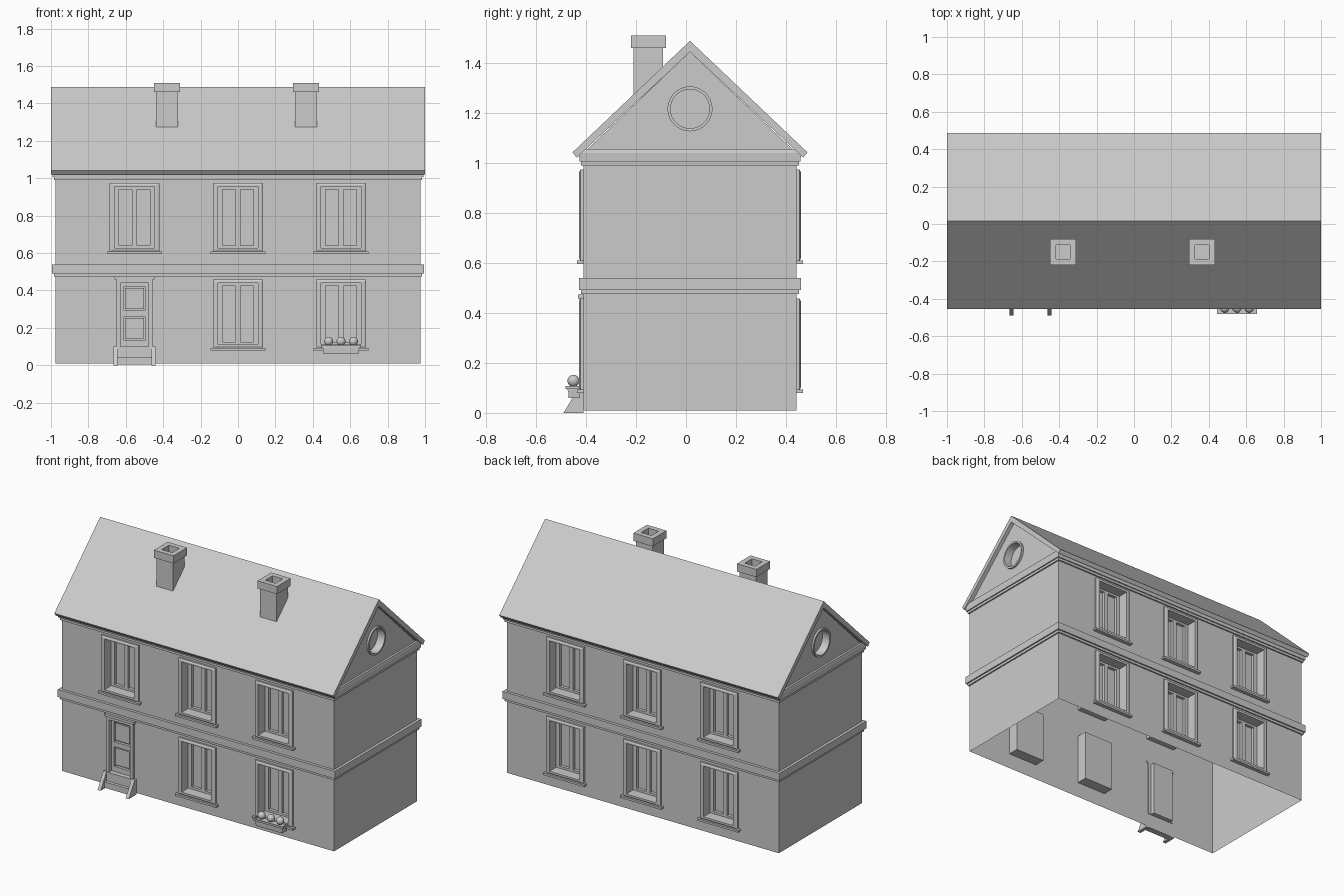
import bpy, bmesh, math
from mathutils import Matrix, Vector

if "Cube" in bpy.data.objects:
    bpy.data.objects.remove(bpy.data.objects["Cube"])

YF, YB, YC, XW = -0.41, 0.442, 0.016, 0.976   # front wall, back wall, centre, side wall
SLOPE = 0.949


def finish(name, bm, smooth=False):
    bmesh.ops.recalc_face_normals(bm, faces=bm.faces[:])
    me = bpy.data.meshes.new(name)
    bm.to_mesh(me)
    bm.free()
    if smooth:
        for p in me.polygons:
            p.use_smooth = True
    ob = bpy.data.objects.new(name, me)
    bpy.context.collection.objects.link(ob)
    return ob


def add_box(bm, x0, x1, y0, y1, z0, z1):
    m = Matrix.Translation(((x0 + x1) / 2, (y0 + y1) / 2, (z0 + z1) / 2))
    m = m @ Matrix.Diagonal((abs(x1 - x0), abs(y1 - y0), abs(z1 - z0), 1))
    bmesh.ops.create_cube(bm, size=1, matrix=m)


def box(name, *b):
    bm = bmesh.new()
    add_box(bm, *b)
    return finish(name, bm)


def prism(name, pts, x0, x1):
    """Extrude a (y, z) profile along x."""
    bm = bmesh.new()
    f = bm.faces.new([bm.verts.new((x0, y, z)) for y, z in pts])
    r = bmesh.ops.extrude_face_region(bm, geom=[f])
    vs = [g for g in r["geom"] if isinstance(g, bmesh.types.BMVert)]
    bmesh.ops.translate(bm, verts=vs, vec=(x1 - x0, 0, 0))
    return finish(name, bm)


def rings(name, profile, m, n=4, loop=False, cap=False):
    """Bridge a row of rectangles (n=4) or circles given as (half u, half v, height)."""
    bm = bmesh.new()
    rows = []
    for a, b, d in profile:
        if n == 4:
            pts = [(a, b), (-a, b), (-a, -b), (a, -b)]
        else:
            pts = [(a * math.cos(i * math.tau / n), b * math.sin(i * math.tau / n)) for i in range(n)]
        rows.append([bm.verts.new(m @ Vector((u, v, d))) for u, v in pts])
    pairs = list(zip(rows, rows[1:])) + ([(rows[-1], rows[0])] if loop else [])
    for p, q in pairs:
        for i in range(n):
            j = (i + 1) % n
            bm.faces.new((p[i], p[j], q[j], q[i]))
    if cap:
        bm.faces.new(rows[-1])
    return finish(name, bm)


def side(angle, loc):
    """Local frame on a wall: u sideways, v up, height outwards."""
    return Matrix.Translation(loc) @ Matrix.Rotation(angle, 4, 'Z') @ Matrix.Rotation(math.pi / 2, 4, 'X')


# wall shell: gabled prism with recesses cut in, open below and under the roof
D = YB - YC
ze = 1.444 - SLOPE * D
walls = prism("walls", [(YF, 0.01), (YB, 0.01), (YB, ze), (YC, 1.444), (YF, ze)], -XW, XW)
DOOR_X = -0.553
spots = [(s, x, z) for s in (-1, 1) for x in (DOOR_X, 0, 0.551) for z in (0.275, 0.791)
         if not (s < 0 and x == DOOR_X and z < 0.5)]
bm = bmesh.new()
for s, x, z in spots:
    yw = YF if s < 0 else YB
    y0, y1 = sorted((yw + s * 0.05, yw - s * 0.072))
    add_box(bm, x - 0.107, x + 0.107, y0, y1, z - 0.164, z + 0.164)
add_box(bm, DOOR_X - 0.075, DOOR_X + 0.075, YF - 0.05, YF + 0.03, 0.1, 0.455)
for s in (-1, 1):
    bmesh.ops.create_cone(bm, cap_ends=True, segments=32, radius1=0.078, radius2=0.078, depth=0.1,
                          matrix=Matrix.Translation((s * (XW + 0.01), YC, 1.216)) @ Matrix.Rotation(math.pi / 2, 4, 'Y'))
cutter = finish("cutter", bm)
cutter.hide_render = True
mod = walls.modifiers.new("recesses", 'BOOLEAN')
mod.operation, mod.solver, mod.object = 'DIFFERENCE', 'EXACT', cutter
bpy.context.view_layer.update()
bm = bmesh.new()
bm.from_object(walls, bpy.context.evaluated_depsgraph_get())
walls.modifiers.clear()
drop = [f for f in bm.faces if f.calc_area() > 0.5 and (f.normal.z > 0.3 or f.normal.z < -0.9)]
bmesh.ops.delete(bm, geom=drop, context='FACES')
bm.to_mesh(walls.data)
bm.free()
bpy.data.objects.remove(cutter)

# storey band and cornice running round the house
mid = Matrix.Translation((0, (YF + YB) / 2, 0))
hy = (YB - YF) / 2


def moulding(name, prof):
    rings(name, [(XW + o, hy + o, z) for o, z in prof], mid)


moulding("storey_band", [(0, 0.476), (0.009, 0.476), (0.009, 0.492), (0.018, 0.492), (0.018, 0.54), (0, 0.54)])
moulding("cornice", [(0, 0.99), (0.009, 0.99), (0.009, 1.006), (0.016, 1.006), (0.018, 1.04), (0.014, 1.056), (0, 1.056)])

# roof slabs
prism("roof", [(YC, 1.488), (YC + 0.47, 1.488 - SLOPE * 0.47), (YC + 0.453, 1.444 - SLOPE * 0.446),
               (YC, 1.444), (YC - 0.453, 1.444 - SLOPE * 0.446), (YC - 0.47, 1.488 - SLOPE * 0.47)], -1, 1)

# windows: casing, sash with mullion, sill
for s, x, z in spots:
    yw = YF if s < 0 else YB
    m = side(0 if s < 0 else math.pi, (x, yw, z))
    rings("window_casing", [(0.134, 0.183, 0), (0.134, 0.183, 0.012), (0.122, 0.173, 0.017),
                            (0.107, 0.164, 0.017), (0.107, 0.164, 0)], m)
    rings("window_sash", [(0.107, 0.164, -0.072), (0.107, 0.164, -0.052), (0.082, 0.15, -0.052),
                          (0.082, 0.15, -0.072)], m)
    y0, y1 = sorted((yw - s * 0.07, yw - s * 0.052))
    box("window_mullion", x - 0.014, x + 0.014, y0, y1, z - 0.152, z + 0.152)
    y0, y1 = sorted((yw, yw + s * 0.026))
    box("window_sill", x - 0.147, x + 0.147, y0, y1, z - 0.195, z - 0.182)

# round gable windows
for s in (-1, 1):
    m = side(s * math.pi / 2, (s * XW, YC, 1.216))
    rings("round_window_ring", [(0.09, 0.09, 0), (0.09, 0.09, 0.012), (0.078, 0.078, 0.012), (0.078, 0.078, 0)], m, n=32)

# chimneys with hollow caps
for x in (-0.379, 0.364):
    m = Matrix.Translation((x, -0.15, 0))
    rings("chimney", [(0.059, 0.059, 1.26), (0.059, 0.059, 1.46), (0.07, 0.07, 1.46), (0.07, 0.07, 1.51),
                      (0.037, 0.037, 1.51), (0.037, 0.037, 1.44)], m, cap=True)

# door with two sunken panels, jambs and lintel
bm = bmesh.new()
yd0, yd1 = YF + 0.012, YF + 0.03
for u0, u1, z0, z1 in ((-0.075, -0.057, 0.1, 0.455), (0.057, 0.075, 0.1, 0.455), (-0.057, 0.057, 0.1, 0.133),
                       (-0.057, 0.057, 0.26, 0.292), (-0.057, 0.057, 0.422, 0.455)):
    add_box(bm, DOOR_X + u0, DOOR_X + u1, yd0, yd1, z0, z1)
for z in (0.197, 0.357):
    add_box(bm, DOOR_X - 0.05, DOOR_X + 0.05, yd0 + 0.006, yd1, z - 0.055, z + 0.055)
finish("door", bm)
for u in (-0.086, 0.086):
    box("door_jamb", DOOR_X + u - 0.011, DOOR_X + u + 0.011, YF - 0.015, YF + 0.005, 0.1, 0.458)
box("door_head", DOOR_X - 0.097, DOOR_X + 0.097, YF - 0.015, YF + 0.005, 0.44, 0.458)
box("door_lintel", DOOR_X - 0.107, DOOR_X + 0.107, YF - 0.022, YF + 0.005, 0.458, 0.474)

# steps between sloping cheeks
box("upper_step", DOOR_X - 0.09, DOOR_X + 0.09, -0.43, YF, 0.043, 0.1)
box("lower_step", DOOR_X - 0.09, DOOR_X + 0.09, -0.45, YF, 0.005, 0.043)
for u in (-0.101, 0.101):
    prism("step_cheek", [(-0.49, 0), (-0.43, 0.1), (YF, 0.1), (YF, 0)], DOOR_X + u - 0.011, DOOR_X + u + 0.011)

# flower box with round plants
FX, FY = 0.551, -0.45
m = Matrix.Translation((FX, FY + 0.003, 0))
rings("flower_box", [(0.09, 0.02, 0.098), (0.099, 0.027, 0.098), (0.099, 0.027, 0.108), (0.107, 0.034, 0.108),
                     (0.107, 0.034, 0.096), (0.098, 0.025, 0.096), (0.094, 0.022, 0.06)], m, cap=True)
box("soil", FX - 0.099, FX + 0.099, FY - 0.024, FY + 0.03, 0.09, 0.1)
for dx in (-0.066, 0, 0.066):
    bm = bmesh.new()
    bmesh.ops.create_uvsphere(bm, u_segments=20, v_segments=12, radius=0.024,
                              matrix=Matrix.Translation((FX + dx, FY, 0.128)))
    finish("plant", bm, smooth=True)
